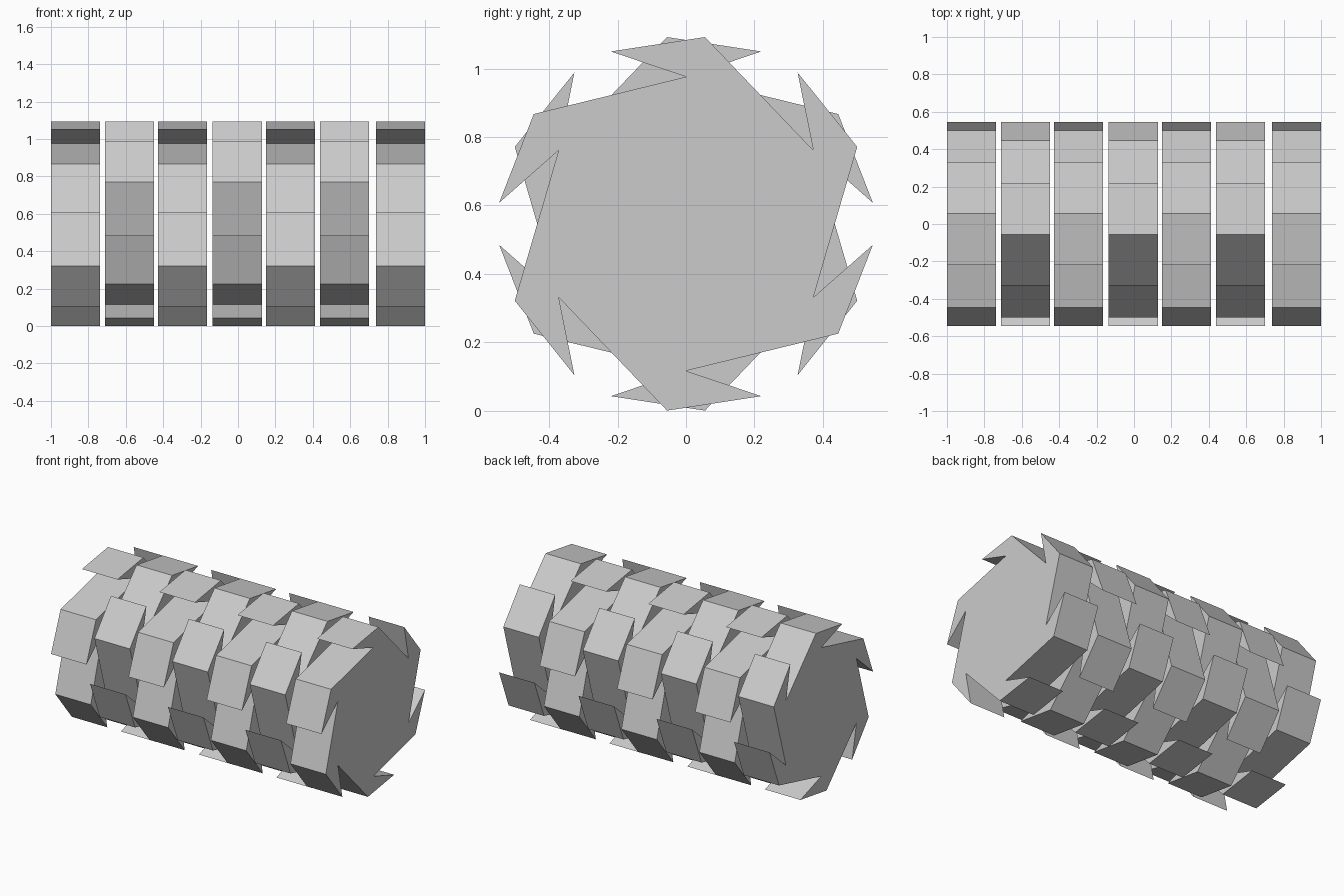
import bpy, bmesh
from math import cos, sin, radians

if "Cube" in bpy.data.objects:
    bpy.data.objects.remove(bpy.data.objects["Cube"])

CENTRE_Z, WIDTH = 0.546, 0.262
# One hooked tooth, repeated six times: (radius, angle) of shoulder, tip, notch
TOOTH = [(0.549, 84.2), (0.55, 113.6), (0.43, 90.0)]
STARTS = [-1.0, -0.711, -0.427, -0.135, 0.15, 0.438, 0.738]


def toothed_disc(name, x0, side):
    """Extruded ratchet profile; side=-1 reverses the tooth direction."""
    bm = bmesh.new()
    verts = []
    for i in range(6):
        for r, a in TOOTH:
            t = radians(a + 60 * i)
            verts.append(bm.verts.new((x0, side * r * cos(t), CENTRE_Z + r * sin(t))))
    face = bm.faces.new(verts)
    ext = bmesh.ops.extrude_face_region(bm, geom=[face], use_keep_orig=True)
    moved = [g for g in ext["geom"] if isinstance(g, bmesh.types.BMVert)]
    bmesh.ops.translate(bm, verts=moved, vec=(WIDTH, 0, 0))
    bmesh.ops.recalc_face_normals(bm, faces=bm.faces)
    mesh = bpy.data.meshes.new(name)
    bm.to_mesh(mesh)
    bm.free()
    bpy.context.collection.objects.link(bpy.data.objects.new(name, mesh))


# Row of seven discs with alternating tooth direction
for n, x in enumerate(STARTS):
    toothed_disc(f"toothed_disc_{n + 1}", x, 1 if n % 2 == 0 else -1)
